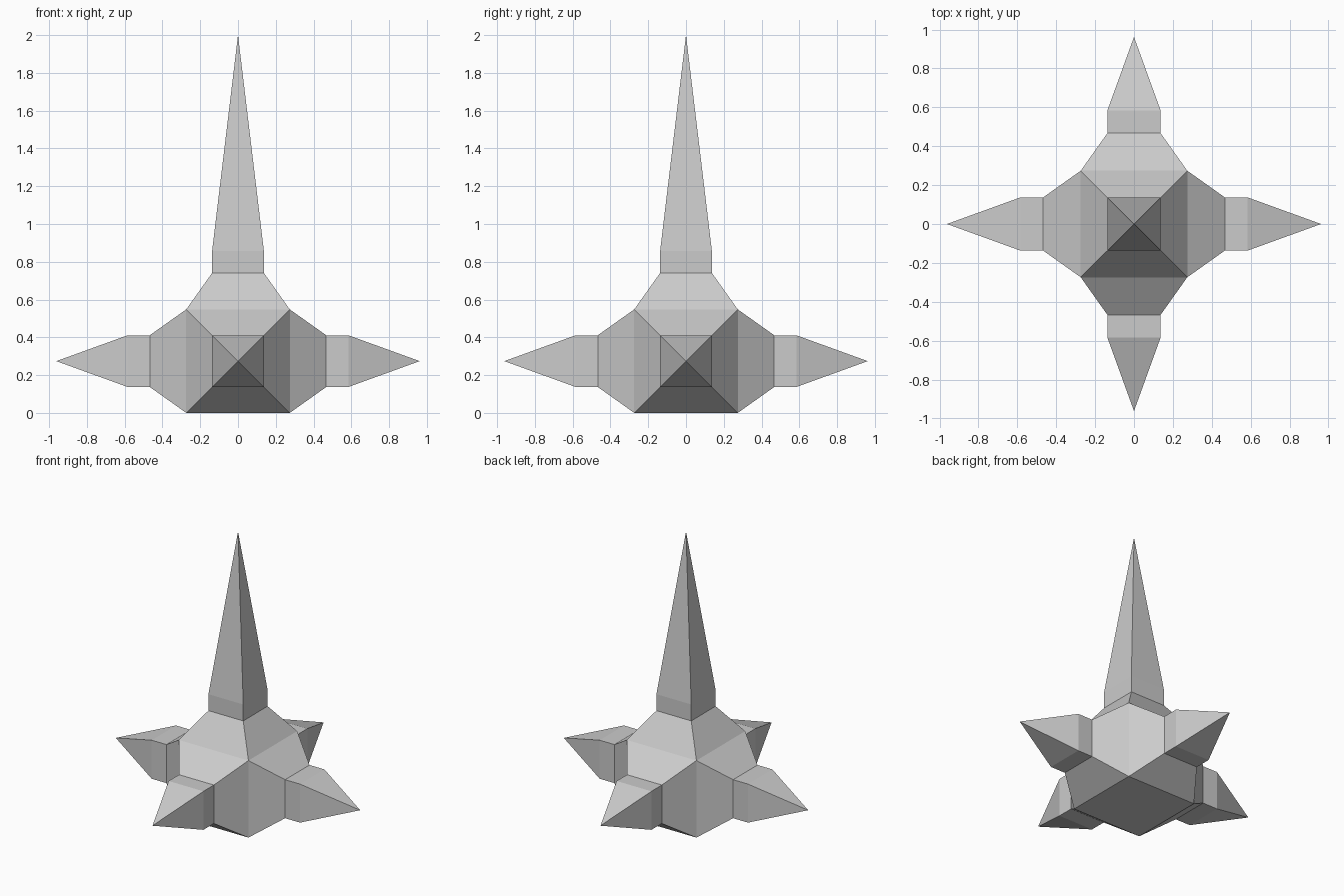
import bpy, bmesh
from mathutils import Vector

if "Cube" in bpy.data.objects:
    bpy.data.objects.remove(bpy.data.objects["Cube"])

HALF = 0.274         # half width of the cube core
CENTRE = Vector((0, 0, HALF))
STEP, NECK = 0.193, 0.117   # sloped shoulder depth, straight neck length
SIDE_TIP, TOP_TIP = 0.378, 1.142


def extrude(bm, face, normal, distance, scale=1.0):
    """Extrude a face outward, scaling its end around its own centre."""
    new = bmesh.ops.extrude_discrete_faces(bm, faces=[face])["faces"][0]
    mid = new.calc_center_median()
    for v in new.verts:
        v.co = mid + (v.co - mid) * scale + normal * distance
    return new


# Cube core standing on the ground
bm = bmesh.new()
bmesh.ops.create_cube(bm, size=2 * HALF)
bmesh.ops.translate(bm, verts=bm.verts, vec=CENTRE)
bm.normal_update()

# Shoulder, neck and pointed spike on every face except the bottom
for face in [f for f in bm.faces if f.normal.z > -0.5]:
    normal = face.normal.copy()
    face = extrude(bm, face, normal, STEP, 0.5)
    face = extrude(bm, face, normal, NECK)
    tip = bmesh.ops.poke(bm, faces=[face])["verts"][0]
    tip.co += normal * (TOP_TIP if normal.z > 0.5 else SIDE_TIP)

bmesh.ops.recalc_face_normals(bm, faces=bm.faces)
mesh = bpy.data.meshes.new("spiked_body")
bm.to_mesh(mesh)
bm.free()
bpy.context.collection.objects.link(bpy.data.objects.new("spiked_body", mesh))
